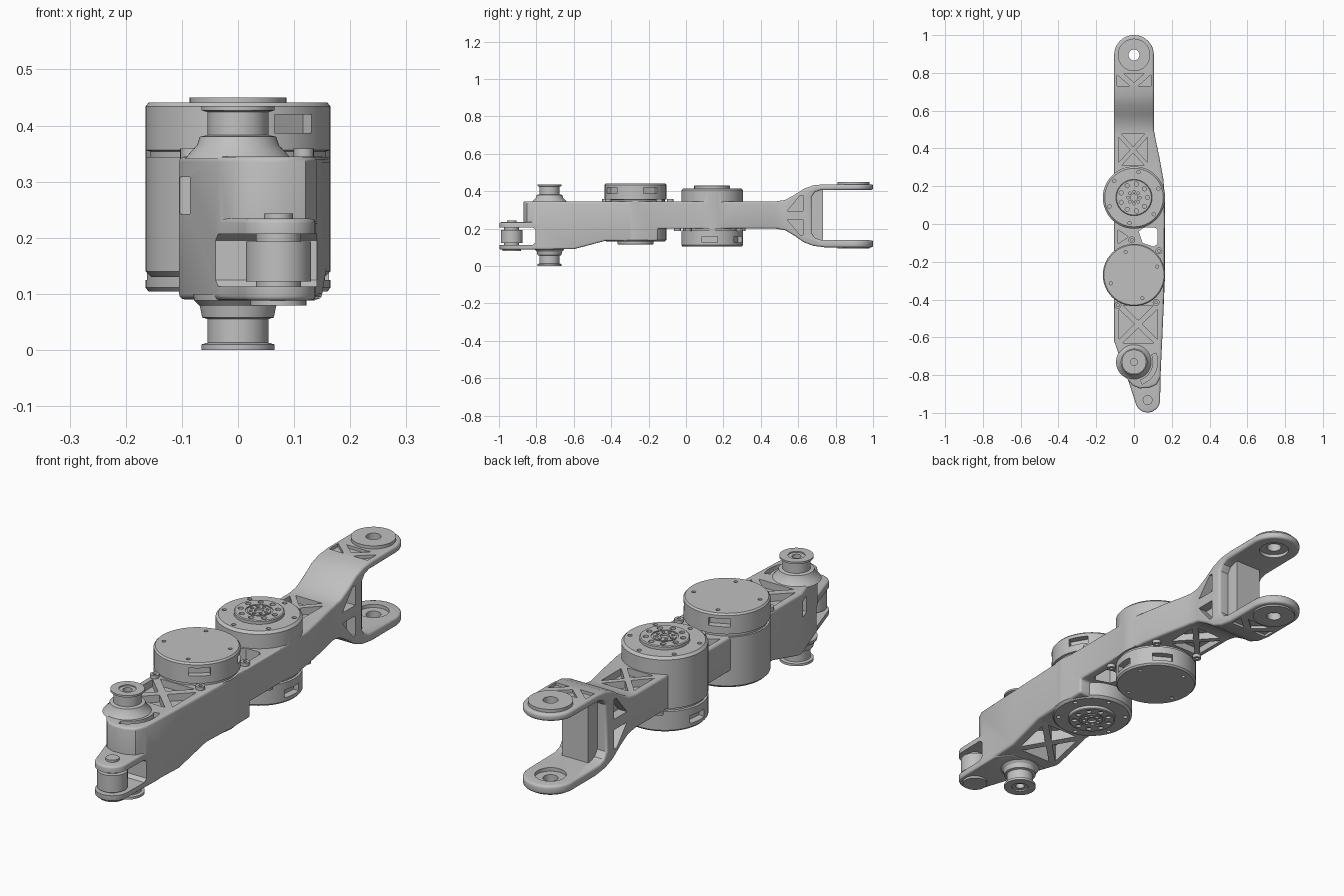
import bpy, bmesh, math
from mathutils import Vector

if "Cube" in bpy.data.objects:
    bpy.data.objects.remove(bpy.data.objects["Cube"])

grey = bpy.data.materials.new("light_grey")
grey.diffuse_color = (0.53, 0.53, 0.53, 1)
grey.use_nodes = True
grey.node_tree.nodes["Principled BSDF"].inputs["Base Color"].default_value = grey.diffuse_color


def finish(name, bm):
    bmesh.ops.remove_doubles(bm, verts=bm.verts, dist=1e-5)
    bmesh.ops.dissolve_degenerate(bm, edges=bm.edges, dist=1e-6)
    bmesh.ops.recalc_face_normals(bm, faces=bm.faces)
    me = bpy.data.meshes.new(name)
    bm.to_mesh(me)
    bm.free()
    me.materials.append(grey)
    ob = bpy.data.objects.new(name, me)
    bpy.context.collection.objects.link(ob)
    return ob


def add_prism(bm, pts, a, b, axis='z'):
    # extrude an outline: (x, y) along z, or (y, z) along x
    put = (lambda p, h: (p[0], p[1], h)) if axis == 'z' else (lambda p, h: (h, p[0], p[1]))
    lo = [bm.verts.new(put(p, a)) for p in pts]
    hi = [bm.verts.new(put(p, b)) for p in pts]
    bm.faces.new(lo[::-1])
    bm.faces.new(hi)
    for i in range(len(pts)):
        j = (i + 1) % len(pts)
        bm.faces.new((lo[i], lo[j], hi[j], hi[i]))


def prism(name, pts, a, b, axis='z'):
    bm = bmesh.new()
    add_prism(bm, pts, a, b, axis)
    return finish(name, bm)


def arc(cx, cy, r, a0, a1, n):
    return [(cx + r * math.cos(math.radians(a0 + (a1 - a0) * i / n)),
             cy + r * math.sin(math.radians(a0 + (a1 - a0) * i / n))) for i in range(n + 1)]


def circle(cx, cy, r, n=24):
    return arc(cx, cy, r, 0, 360, n)[:-1]


def lathe(name, profile, x, y, n=64):
    # spin a closed (radius, z) loop about a vertical axis
    bm = bmesh.new()
    rings = [[bm.verts.new((px, py, z)) for px, py in circle(x, y, max(r, 1e-7), n)] for r, z in profile]
    for k in range(len(rings)):
        a, b = rings[k], rings[(k + 1) % len(rings)]
        if profile[k][0] == 0 and profile[(k + 1) % len(rings)][0] == 0:
            continue
        for i in range(n):
            j = (i + 1) % n
            bm.faces.new((a[i], a[j], b[j], b[i]))
    return finish(name, bm)


def apply(ob, mod):
    bpy.context.view_layer.objects.active = ob
    bpy.ops.object.modifier_apply(modifier=mod.name)


def combine(ob, tool, op):
    m = ob.modifiers.new("bool", 'BOOLEAN')
    m.operation, m.solver, m.object = op, 'EXACT', tool
    apply(ob, m)
    bpy.data.objects.remove(tool)


def soften(ob, width):
    m = ob.modifiers.new("bevel", 'BEVEL')
    m.width, m.segments, m.limit_method, m.angle_limit = width, 3, 'ANGLE', math.radians(45)
    apply(ob, m)


def inset_tri(tri, k=0.72):
    c = sum((Vector(p) for p in tri), Vector((0, 0))) / 3
    return [tuple(c + (Vector(p) - c) * k) for p in tri]


# main link: plan outline crossed with side outline
plan = ([(0.105, 0.895)] + arc(0, 0.895, 0.105, 0, 180, 24)[1:] +
        [(-0.105, -0.62), (-0.035, -0.82), (-0.008, -0.855), (0.03, -0.87), (0.08, -0.868),
         (0.12, -0.85), (0.14, -0.81), (0.15, -0.6), (0.163, -0.3), (0.163, 0.15),
         (0.155, 0.24), (0.135, 0.35), (0.114, 0.45), (0.105, 0.5)])
side = [(-0.9, 0.345), (0.48, 0.345), (0.53, 0.353), (0.58, 0.38), (0.63, 0.413), (0.68, 0.431),
        (0.74, 0.437), (1.05, 0.437), (1.05, 0.408), (0.72, 0.405), (0.69, 0.395), (0.672, 0.37),
        (0.672, 0.175), (0.69, 0.15), (0.72, 0.14), (1.05, 0.137), (1.05, 0.1), (0.74, 0.1),
        (0.68, 0.108), (0.63, 0.127), (0.58, 0.162), (0.53, 0.191), (0.48, 0.2), (-0.15, 0.2),
        (-0.15, 0.135), (-0.43, 0.135), (-0.6, 0.09), (-0.9, 0.09)]
link = prism("arm_link", plan, 0, 0.6)
combine(link, prism("side_tool", side, -0.3, 0.3, 'x'), 'INTERSECT')
soften(link, 0.01)

# front clevis lug
tip = [(-0.085, -0.66)] + arc(0.072, -0.932, 0.066, 205, 360, 16) + [(0.143, -0.72), (0.1, -0.66)]
lug = prism("lug", tip, 0.088, 0.234)
soften(lug, 0.008)
combine(link, lug, 'UNION')
slot = [(-1.1, 0.113), (-0.82, 0.113), (-0.805, 0.125), (-0.805, 0.195), (-0.82, 0.207), (-1.1, 0.207)]
combine(link, prism("slot_tool", slot, -0.3, 0.3, 'x'), 'DIFFERENCE')

# fork bosses, web block and screw hubs
combine(link, prism("web", [(-0.06, 0.65), (0.06, 0.65), (0.06, 0.732), (-0.06, 0.732)], 0.12, 0.415), 'UNION')
for z0, z1 in ((0.42, 0.45), (0.093, 0.12)):
    combine(link, prism("boss", circle(0, 0.895, 0.086, 48), z0, z1), 'UNION')

MOTORS = (("front", -0.27, lambda z: z, (30, -52, 115)),
          ("rear", 0.14, lambda z: 0.545 - z, (-5, 175, 60)))
for tag, y, f, _ in MOTORS:
    shell = [(0, 0.13), (0.155, 0.13), (0.165, 0.14), (0.165, 0.344), (0, 0.344)]
    combine(link, lathe("housing", [(r, f(z)) for r, z in shell], 0, y), 'UNION')

# recesses in the link
cuts = bmesh.new()


def cross(x0, x1, y0, y1, z0, z1):
    c = ((x0 + x1) / 2, (y0 + y1) / 2)
    q = [(x0, y0), (x1, y0), (x1, y1), (x0, y1)]
    for i in range(4):
        add_prism(cuts, inset_tri([q[i], q[(i + 1) % 4], c]), z0, z1)


cross(-0.09, 0.135, -0.64, -0.42, 0.315, 0.37)
cross(-0.09, 0.08, 0.3, 0.485, 0.315, 0.37)
cross(-0.085, 0.12, -0.62, -0.43, 0.05, 0.165)
cross(-0.09, 0.08, 0.3, 0.485, 0.17, 0.23)
for z0, z1 in ((0.424, 0.46), (0.08, 0.112)):
    for s in (-1, 1):
        add_prism(cuts, inset_tri([(s * 0.095, 0.8), (s * 0.095, 0.725), (s * 0.01, 0.725)], 0.78), z0, z1)
    add_prism(cuts, inset_tri([(-0.08, 0.805), (0.08, 0.805), (0, 0.735)], 0.7), z0, z1)
for x0, x1 in ((0.065, 0.2), (-0.2, -0.065)):
    for s in (-1, 1):
        add_prism(cuts, [(0.54, 0.271 + s * 0.022), (0.625, 0.271 + s * 0.022),
                         (0.625, 0.271 + s * 0.105), (0.61, 0.271 + s * 0.105)], x0, x1, 'x')
add_prism(cuts, [(0.025, -0.04), (0.045, -0.1), (0.105, -0.12), (0.125, -0.105), (0.125, -0.03),
                 (0.11, -0.018), (0.05, -0.02)], 0.1, 0.5)
add_prism(cuts, [(-0.085, -0.03), (-0.085, -0.105), (-0.03, -0.068)], 0.31, 0.4)
add_prism(cuts, arc(0, -0.73, 0.125, -70, 22, 20) + arc(0, -0.73, 0.102, 22, -70, 20), 0.325, 0.4)
add_prism(cuts, [(-0.2, -0.625), (-0.2, -0.675), (-0.06, -0.675), (-0.06, -0.625)], 0.242, 0.308)
for tag, y, f, _ in MOTORS:
    lo, hi = sorted((f(0.12), f(0.14)))
    for px, py in arc(0, y, 0.137, 20, 320, 5):
        add_prism(cuts, circle(px, py, 0.009, 12), lo, hi)
for z0, z1 in ((0.39, 0.5), (0.05, 0.15)):
    add_prism(cuts, circle(0, 0.895, 0.029, 32), z0, z1)
combine(link, finish("cuts", cuts), 'DIFFERENCE')
bm = bmesh.new()
add_prism(bm, circle(0, 0.895, 0.06, 32), 0.124, 0.16)
add_prism(bm, circle(0, 0.895, 0.06, 32), 0.38, 0.42)
combine(link, finish("bearing_tool", bm), 'DIFFERENCE')

# two matching motors, the rear one upside down
for tag, y, f, windows in MOTORS:
    prof = [(0, 0.344), (0.157, 0.344), (0.157, 0.354), (0.165, 0.356), (0.165, 0.434), (0.159, 0.441), (0, 0.441)]
    cap = lathe(tag + "_motor_cap", [(r, f(z)) for r, z in prof], 0, y)
    bm = bmesh.new()
    for a in windows:
        t = math.radians(a)
        u, v = Vector((math.cos(t), math.sin(t))), Vector((-math.sin(t), math.cos(t)))
        box = [Vector((0, y)) + u * d + v * w for d, w in ((0.135, -0.042), (0.2, -0.042), (0.2, 0.042), (0.135, 0.042))]
        add_prism(bm, box, *sorted((f(0.387), f(0.42))))
    for px, py in arc(0, y, 0.13, 20, 290, 3):
        add_prism(bm, circle(px, py, 0.008, 12), *sorted((f(0.433), f(0.46))))
    combine(cap, finish("cap_cuts", bm), 'DIFFERENCE')

    prof = [(0, 0.132), (0.096, 0.132), (0.096, 0.118), (0.092, 0.115), (0.052, 0.115), (0.052, 0.119),
            (0.045, 0.119), (0.045, 0.115), (0.018, 0.115), (0.018, 0.123), (0, 0.123)]
    flange = lathe(tag + "_output_flange", [(r, f(z)) for r, z in prof], 0, y)
    bm = bmesh.new()
    for rad, size, n in ((0.072, 0.011, 9), (0.032, 0.007, 8)):
        for px, py in circle(0, y, rad, n):
            add_prism(bm, circle(px, py, size, 12), *sorted((f(0.1), f(0.124))))
    combine(flange, finish("flange_cuts", bm), 'DIFFERENCE')

    # screw lugs round the cap
    for i, (dx, dy) in enumerate(((0.132, 0.128), (-0.012, 0.186), (-0.085, -0.16), (0.117, -0.145))):
        dy = dy if tag == "front" else -dy
        prof = [(0.007, 0.34), (0.018, 0.34), (0.018, 0.359), (0.007, 0.359)]
        lathe(f"{tag}_screw_lug_{i}", [(r, f(z)) for r, z in prof], dx, y + dy, 20)

# flanged spindles above and below the front joint
lathe("upper_spindle", [(0.018, 0.34), (0.095, 0.34), (0.085, 0.352), (0.073, 0.365), (0.068, 0.38), (0.054, 0.383),
                        (0.054, 0.424), (0.065, 0.427), (0.065, 0.435), (0.033, 0.435), (0.033, 0.43), (0.018, 0.43)], 0, -0.73)
lathe("lower_spindle", [(0.018, 0.1), (0.08, 0.1), (0.078, 0.088), (0.068, 0.078), (0.064, 0.058), (0.054, 0.055),
                        (0.054, 0.013), (0.065, 0.01), (0.065, 0.0), (0.033, 0.0), (0.033, 0.006), (0.018, 0.006)], 0, -0.73)

# clevis roller and pin
lathe("clevis_roller", [(0, 0.112), (0.04, 0.112), (0.04, 0.122), (0.058, 0.122), (0.058, 0.193),
                        (0.04, 0.193), (0.04, 0.208), (0, 0.208)], 0.072, -0.932, 48)
lathe("clevis_pin", [(0, 0.079), (0.05, 0.079), (0.05, 0.09), (0.026, 0.09), (0.026, 0.243), (0, 0.243)], 0.072, -0.932, 32)

# smooth curved walls, crisp edges
bpy.ops.object.select_all(action='DESELECT')
for ob in bpy.context.scene.objects:
    ob.select_set(True)
bpy.context.view_layer.objects.active = link
bpy.ops.object.shade_smooth_by_angle(angle=math.radians(32))
